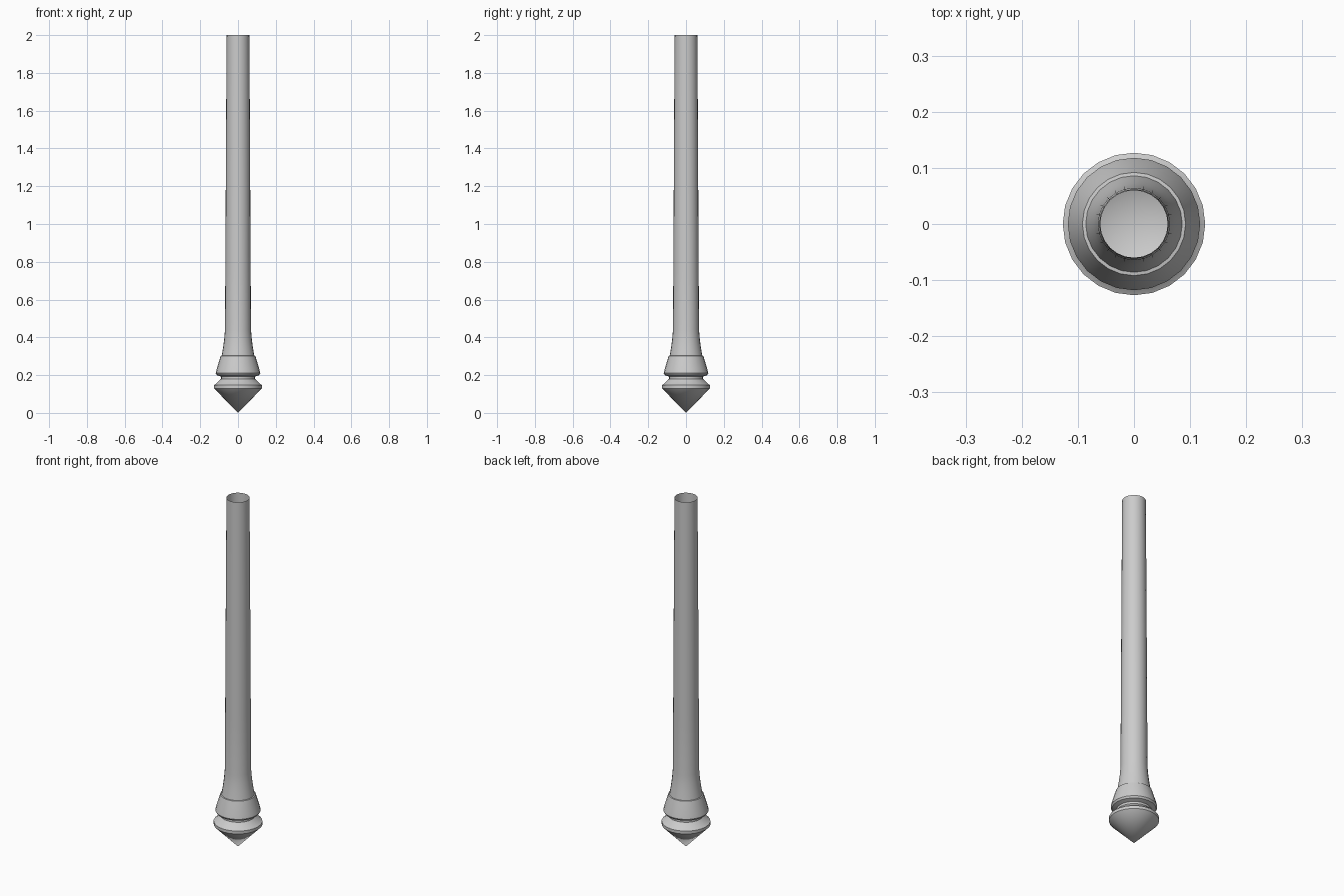
import bpy, bmesh, math
from mathutils import Vector

if "Cube" in bpy.data.objects:
    bpy.data.objects.remove(bpy.data.objects["Cube"], do_unlink=True)

SIDES = 24

grey = bpy.data.materials.new("plain_grey")
grey.use_nodes = True
colour = (0.6, 0.6, 0.6, 1)
grey.diffuse_color = colour
grey.node_tree.nodes["Principled BSDF"].inputs["Base Color"].default_value = colour


def lathe(name, profile):
    """Spin a (radius, height) profile, listed bottom to top, around z."""
    bm = bmesh.new()
    verts = [bm.verts.new((r, 0, z)) for r, z in profile]
    edges = [bm.edges.new(pair) for pair in zip(verts, verts[1:])]
    bmesh.ops.spin(bm, geom=verts + edges, axis=(0, 0, 1), cent=(0, 0, 0),
                   angle=math.tau, steps=SIDES, use_merge=True)
    bmesh.ops.remove_doubles(bm, verts=bm.verts, dist=0.0001)
    bmesh.ops.recalc_face_normals(bm, faces=bm.faces)
    # Open shells: make sure the normals point outwards
    lean = sum(f.normal.dot(Vector((*f.calc_center_median().xy, 0))) for f in bm.faces)
    if lean < 0:
        bmesh.ops.reverse_faces(bm, faces=bm.faces)
    mesh = bpy.data.meshes.new(name)
    bm.to_mesh(mesh)
    bm.free()
    mesh.materials.append(grey)
    obj = bpy.data.objects.new(name, mesh)
    bpy.context.collection.objects.link(obj)
    bpy.ops.object.select_all(action="DESELECT")
    obj.select_set(True)
    bpy.context.view_layer.objects.active = obj
    bpy.ops.object.shade_smooth_by_angle(angle=math.radians(30))
    return obj


# Pointed foot, flange, groove, bell collar and its small top ledge
lathe("pointed_foot_and_collar", [
    (0, 0), (0.127, 0.13), (0.127, 0.147), (0.118, 0.152),
    (0.09, 0.18), (0.09, 0.192), (0.112, 0.2), (0.118, 0.21),
    (0.112, 0.235), (0.092, 0.302), (0.086, 0.303)])

# Long hollow shaft, flared at its base and open at the top
lathe("shaft", [
    (0.086, 0.303), (0.079, 0.345), (0.073, 0.39), (0.069, 0.44),
    (0.067, 0.75), (0.0645, 1.25), (0.062, 1.7), (0.06, 2)])
